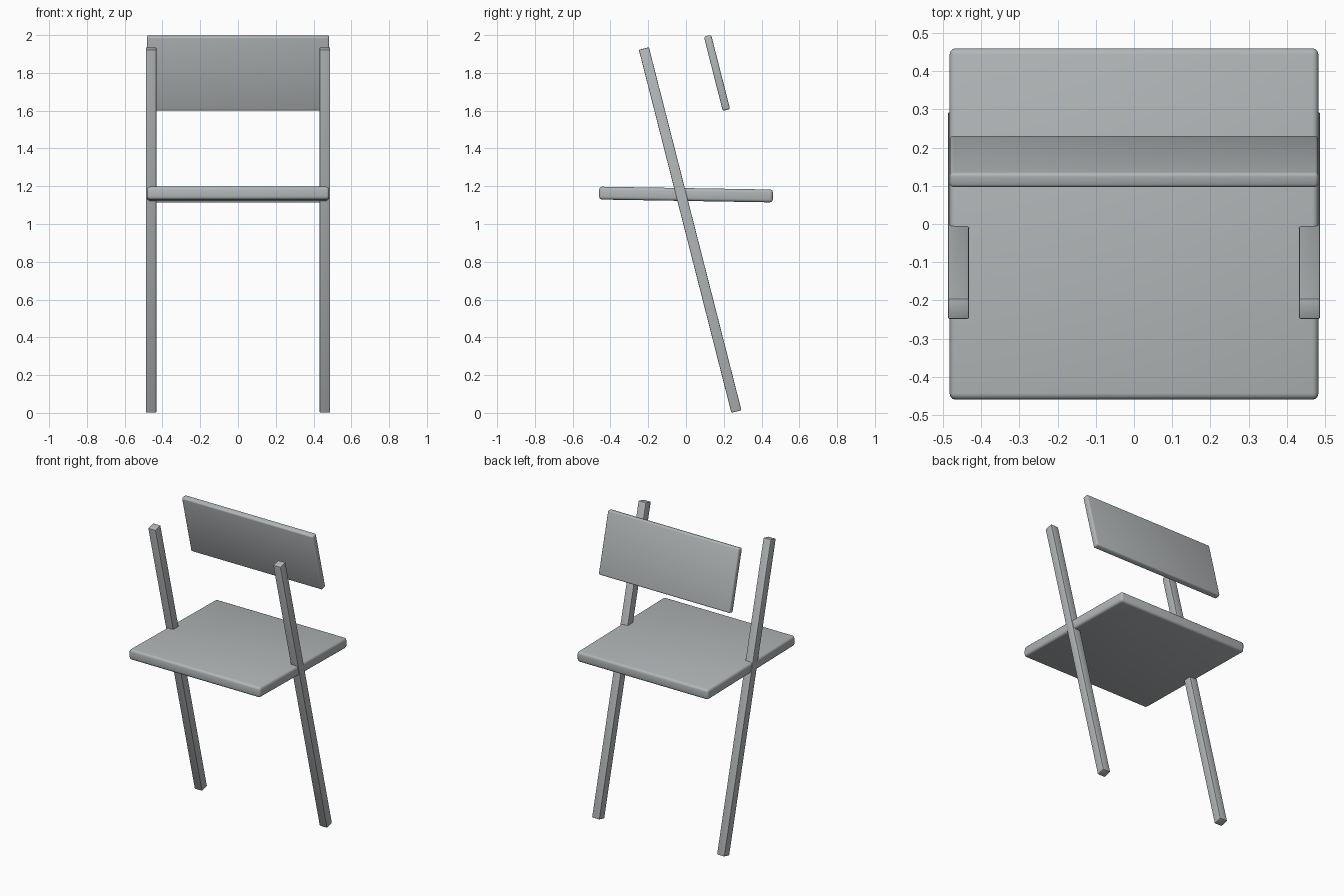
import bpy
import math

cube = bpy.data.objects.get("Cube")
if cube:
    bpy.data.objects.remove(cube, do_unlink=True)

# Single flat grey for the whole chair
grey = bpy.data.materials.new("cool_grey")
grey.use_nodes = True
colour = (0.45, 0.47, 0.48, 1)
grey.diffuse_color = colour
grey.node_tree.nodes["Principled BSDF"].inputs["Base Color"].default_value = colour


def board(name, size, centre, tilt, bevel, segments):
    """Tilted box with softened edges."""
    bpy.ops.mesh.primitive_cube_add(size=1, location=centre)
    obj = bpy.context.object
    obj.name = name
    obj.scale = size
    bpy.ops.object.transform_apply(location=False, rotation=False, scale=True)
    obj.rotation_euler.x = math.radians(tilt)
    mod = obj.modifiers.new("soft_edges", "BEVEL")
    mod.width = bevel
    mod.segments = segments
    bpy.ops.object.modifier_apply(modifier=mod.name)
    bpy.ops.object.shade_smooth_by_angle(angle=math.radians(35))
    obj.data.materials.append(grey)
    return obj


LEAN = 14.3

# Seat, slightly lower at the back
board("seat", (0.966, 0.92, 0.068), (0, 0, 1.156), -0.95, 0.016, 3)

# Backrest panel
board("backrest", (0.966, 0.04, 0.406), (0, 0.164, 1.8), LEAN, 0.01, 3)

# One leaning leg on each side
for side, x in (("left", 0.46), ("right", -0.46)):
    board(side + "_leg", (0.055, 0.055, 1.983), (x, 0.022, 0.968), LEAN, 0.004, 2)
